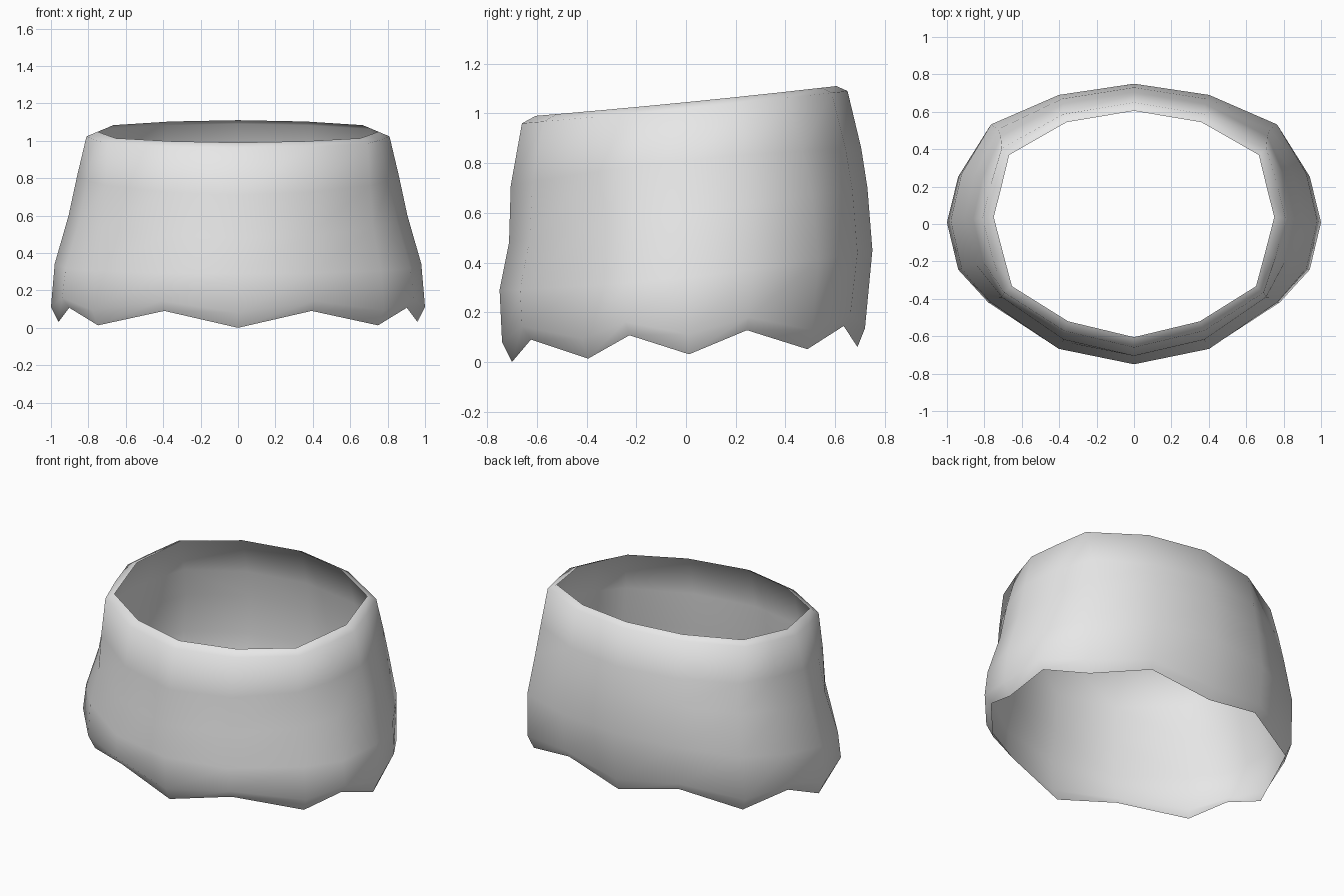
import bpy
import bmesh

if "Cube" in bpy.data.objects:
    bpy.data.objects.remove(bpy.data.objects["Cube"])

# Half outlines from front to back (normalised), for the hem and the rim
HEM = [(0, -1), (.41, -.89), (.78, -.56), (.94, -.32), (1, .025),
       (.94, .36), (.78, .71), (.41, .92), (0, 1)]
RIM = [(0, -1), (.47, -.86), (.87, -.55), (.935, -.25), (1, .06),
       (.945, .33), (.89, .61), (.48, .9), (0, 1)]

# Rings: half width, front y, back y, front z, side z, back z, zigzag lift, rim blend
RINGS = [
    (.96, -.70, .69, .00, .03, .06, .087, 0),
    (1.0, -.74, .72, .08, .11, .135, .06, 0),
    (.98, -.75, .75, .29, .34, .45, 0, 0),
    (.905, -.712, .73, .48, .60, .70, 0, .2),
    (.86, -.705, .705, .71, .81, .86, 0, .45),
    (.81, -.66, .65, .96, 1.02, 1.09, 0, .85),
    (.75, -.605, .605, .99, 1.045, 1.11, 0, 1),
]


def ring_points(hx, yf, yb, zf, zs, zb, lift, blend):
    half = []
    for i, (a, b) in enumerate(zip(HEM, RIM)):
        px = a[0] + (b[0] - a[0]) * blend
        t = a[1] + (b[1] - a[1]) * blend
        z = zs + t * (zb - zf) / 2 + t * t * ((zf + zb) / 2 - zs)
        half.append((px * hx, (yf + yb) / 2 + t * (yb - yf) / 2,
                     z + (lift if i % 2 else 0)))
    return half + [(-x, y, z) for x, y, z in half[-2:0:-1]]


# Open tapered band with a zigzag hem and a turned-in rim
bm = bmesh.new()
loops = [[bm.verts.new(p) for p in ring_points(*r)] for r in RINGS]
for low, high in zip(loops, loops[1:]):
    n = len(low)
    for i in range(n):
        j = (i + 1) % n
        bm.faces.new((low[i], low[j], high[j], high[i])).smooth = True
mesh = bpy.data.meshes.new("band")
bm.to_mesh(mesh)
bm.free()

grey = bpy.data.materials.new("light grey")
grey.diffuse_color = (.8, .8, .8, 1)
grey.use_nodes = True
grey.node_tree.nodes["Principled BSDF"].inputs["Base Color"].default_value = grey.diffuse_color
mesh.materials.append(grey)
band = bpy.data.objects.new("band", mesh)
bpy.context.collection.objects.link(band)
